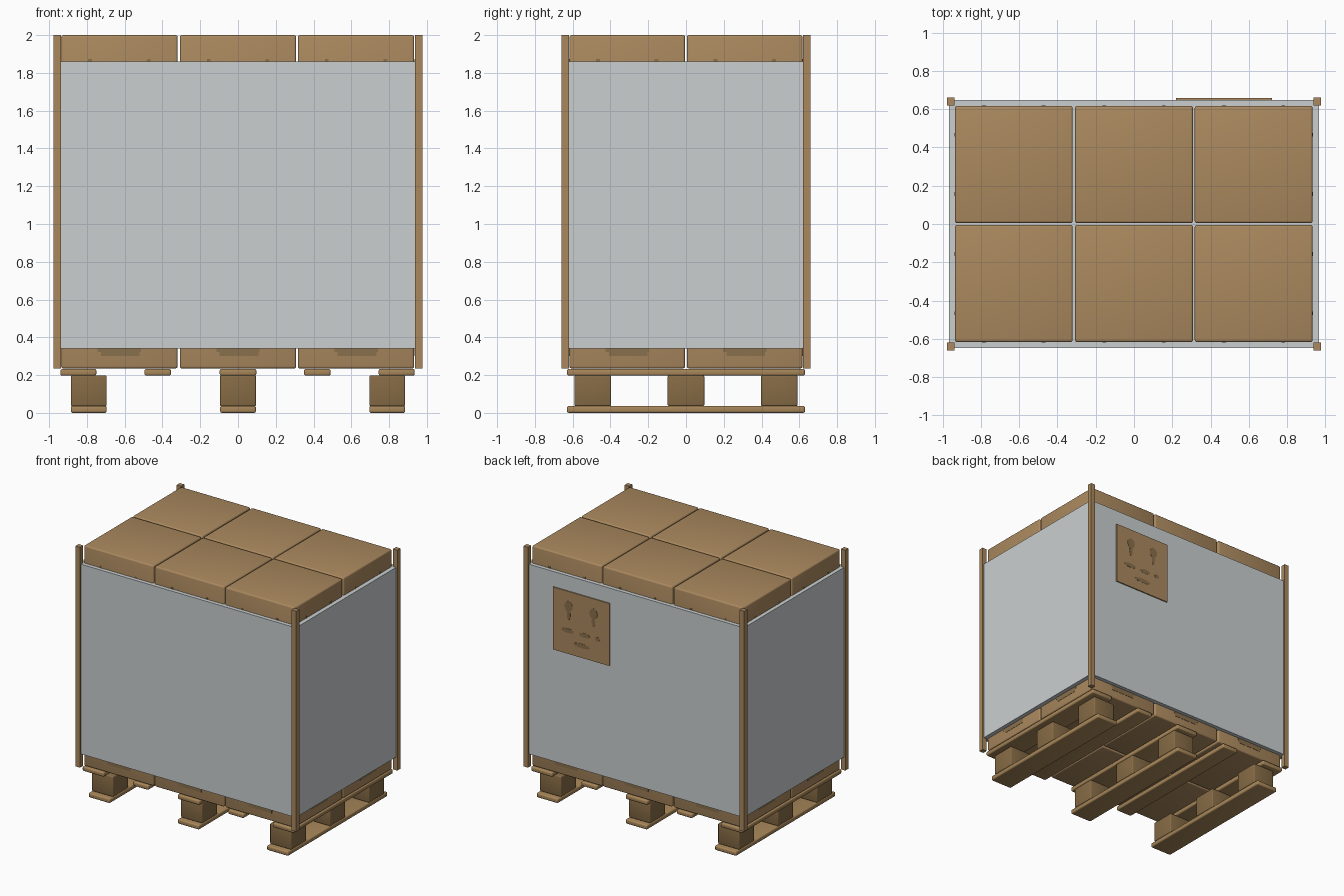
import bpy, bmesh, math
from mathutils import Matrix

if "Cube" in bpy.data.objects:
    bpy.data.objects.remove(bpy.data.objects["Cube"])


def material(name, rgb):
    m = bpy.data.materials.new(name)
    m.diffuse_color = (*rgb, 1)
    m.use_nodes = True
    m.node_tree.nodes["Principled BSDF"].inputs["Base Color"].default_value = m.diffuse_color
    return m


CARD = material("cardboard brown", (0.405, 0.25, 0.113))
WRAP = material("wrap grey", (0.59, 0.622, 0.63))
MARK = material("print brown", (0.25, 0.16, 0.07))
BLOCK = material("dark wood", (0.238, 0.147, 0.06))
BOARD = material("light wood", (0.39, 0.24, 0.1))


def finish(bm, name, mat):
    me = bpy.data.meshes.new(name)
    bmesh.ops.recalc_face_normals(bm, faces=bm.faces)
    bm.to_mesh(me)
    bm.free()
    me.materials.append(mat)
    ob = bpy.data.objects.new(name, me)
    bpy.context.collection.objects.link(ob)
    return ob


def box(name, x, y, z, mat, bevel=0.0):
    """Block from (min, max) ranges with optionally rounded edges."""
    bm = bmesh.new()
    bmesh.ops.create_cube(bm, size=1)
    for v in bm.verts:
        for i, (a, b) in enumerate((x, y, z)):
            v.co[i] = (a + b) / 2 + v.co[i] * (b - a)
    if bevel:
        bmesh.ops.bevel(bm, geom=bm.edges[:], offset=bevel, segments=3,
                        profile=0.5, affect='EDGES')
    ob = finish(bm, name, mat)
    if bevel:
        for p in ob.data.polygons:
            p.use_smooth = True
        bpy.ops.object.select_all(action='DESELECT')
        bpy.context.view_layer.objects.active = ob
        ob.select_set(True)
        bpy.ops.object.shade_smooth_by_angle(angle=math.radians(32))
    return ob


def oval(name, cx, y, cz, w, h, mat, tilt=0.0):
    """Thin oval plate facing +y."""
    bm = bmesh.new()
    bmesh.ops.create_cone(
        bm, cap_ends=True, segments=20, radius1=1, radius2=1, depth=0.003,
        matrix=Matrix.Translation((cx, y, cz)) @ Matrix.Rotation(tilt, 4, 'Y')
        @ Matrix.Diagonal((w / 2, 1, h / 2, 1)) @ Matrix.Rotation(math.pi / 2, 4, 'X'))
    return finish(bm, name, mat)


# Pallet: three skids, nine blocks, five deck boards
for cx in (-0.79, 0, 0.79):
    box("pallet_skid", (cx - 0.095, cx + 0.095), (-0.63, 0.63), (0, 0.037), BOARD, 0.01)
    for cy in (-0.493, 0, 0.493):
        box("pallet_block", (cx - 0.095, cx + 0.095), (cy - 0.097, cy + 0.097),
            (0.036, 0.199), BLOCK, 0.008)
for cx, hw in ((-0.845, 0.095), (-0.425, 0.07), (0, 0.097), (0.42, 0.07), (0.84, 0.095)):
    box("pallet_deck_board", (cx - hw, cx + hw), (-0.63, 0.63), (0.197, 0.233), BOARD, 0.01)

# Cartons: three layers of three by two
XS, YS = (-0.628, 0, 0.625), (-0.311, 0.311)
Z0, H = 0.235, 1.765 / 3
for layer in range(3):
    for cx in XS:
        for cy in YS:
            box("carton", (cx - 0.308, cx + 0.308), (cy - 0.306, cy + 0.306),
                (Z0 + layer * H, Z0 + (layer + 1) * H), CARD, 0.012)


# Printed marks peeking out above and below the wrap on all four sides
def side_mark(axis, side, c, w, z):
    face = side * ((0.935, 0.617)[axis])
    if axis == 0 and side > 0:
        face = 0.933
    across, along = sorted((face - side * 0.002, face + side * 0.002)), (c - w / 2, c + w / 2)
    x, y = (across, along) if axis == 0 else (along, across)
    box("carton_print", x, y, z, MARK)


for axis, centres in ((0, YS), (1, XS)):
    for side in (-1, 1):
        for c in centres:
            side_mark(axis, side, c, 0.23, (0.322, 0.36))
            side_mark(axis, side, c + 0.005, 0.205, (0.3, 0.322))
            for d in (-0.155, 0.155):
                side_mark(axis, side, c + d, 0.02, (1.84, 1.873))

# Wrap sleeve around the load
box("wrap_sleeve", (-0.967, 0.967), (-0.648, 0.648), (0.34, 1.86), WRAP)

# Corner posts
for sx in (-1, 1):
    for sy in (-1, 1):
        box("corner_post", sorted((sx * 0.938, sx * 0.978)), sorted((sy * 0.62, sy * 0.66)),
            (0.235, 2.0), CARD)

# Shipping label on the back with printed symbols
LX, LZ, S = 0.72, 1.74, 0.5
box("back_label", (LX - S, LX), (0.647, 0.657), (LZ - S, LZ), CARD)
PRINTS = ((0.28, 0.24, 0.14, 0.17), (0.28, 0.37, 0.06, 0.17),
          (0.72, 0.24, 0.14, 0.17), (0.72, 0.37, 0.06, 0.17),
          (0.26, 0.63, 0.22, 0.07), (0.56, 0.63, 0.19, 0.07),
          (0.79, 0.63, 0.09, 0.07), (0.51, 0.81, 0.3, 0.07))
for u, v, w, h in PRINTS:
    oval("label_print", LX - u * S, 0.657, LZ - v * S, w * S, h * S, MARK)
